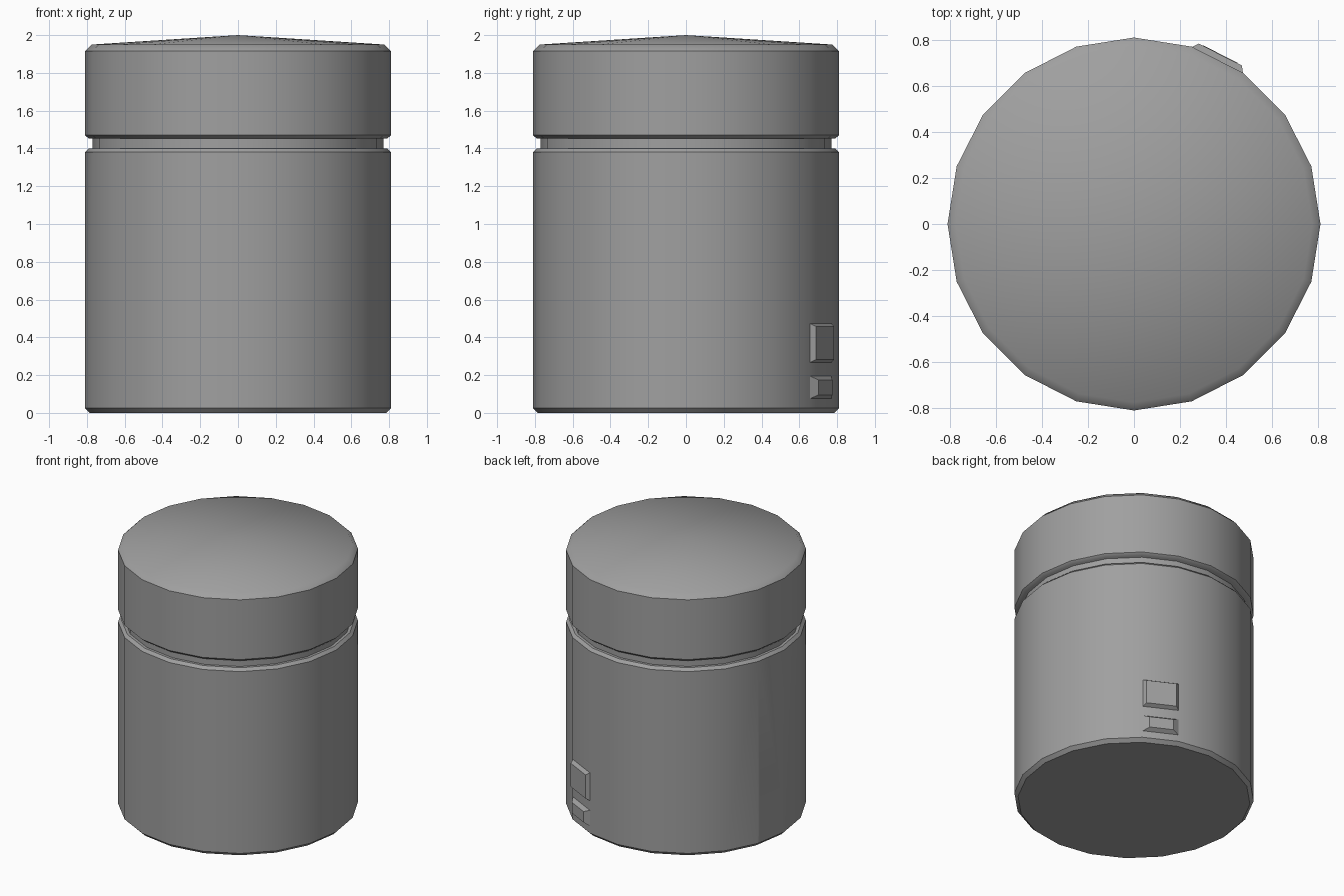
import bpy, bmesh
from math import sin, cos, pi, radians
from mathutils import Matrix

cube = bpy.data.objects.get("Cube")
if cube:
    bpy.data.objects.remove(cube, do_unlink=True)

SIDES = 20
APOTHEM = 0.81 * cos(pi / SIDES)

grey = bpy.data.materials.new("mid grey")
grey.use_nodes = True
color = (0.35, 0.35, 0.35, 1)
grey.diffuse_color = color
grey.node_tree.nodes["Principled BSDF"].inputs["Base Color"].default_value = color


def finish(name, bm, smooth=False):
    bmesh.ops.recalc_face_normals(bm, faces=bm.faces)
    mesh = bpy.data.meshes.new(name)
    bm.to_mesh(mesh)
    bm.free()
    mesh.materials.append(grey)
    obj = bpy.data.objects.new(name, mesh)
    bpy.context.collection.objects.link(obj)
    if smooth:
        bpy.ops.object.select_all(action="DESELECT")
        obj.select_set(True)
        bpy.context.view_layer.objects.active = obj
        bpy.ops.object.shade_smooth_by_angle(angle=radians(43))
    return obj


def turned(name, profile, apex=None):
    """Closed 20-sided solid from (radius, z) points, with an optional cone tip."""
    bm = bmesh.new()
    rings = [[bm.verts.new((r * cos(2 * pi * i / SIDES), r * sin(2 * pi * i / SIDES), z))
              for i in range(SIDES)] for r, z in profile]
    for low, high in zip(rings, rings[1:]):
        for i in range(SIDES):
            j = (i + 1) % SIDES
            bm.faces.new((low[i], low[j], high[j], high[i]))
    bm.faces.new(rings[0][::-1])
    if apex is None:
        bm.faces.new(rings[-1])
    else:
        tip = bm.verts.new((0, 0, apex))
        for i in range(SIDES):
            bm.faces.new((rings[-1][i], rings[-1][(i + 1) % SIDES], tip))
    return finish(name, bm, smooth=True)


def side_block(name, angle, z, inner, outer, d_in, d_out):
    """Tapered block on a side facet; inner and outer are (width, height)."""
    bm = bmesh.new()
    bmesh.ops.create_cube(bm, size=1)
    for v in bm.verts:
        w, h = outer if v.co.x > 0 else inner
        v.co = (d_out if v.co.x > 0 else d_in, v.co.y * w, z + v.co.z * h)
    bm.transform(Matrix.Rotation(radians(angle), 4, "Z"))
    return finish(name, bm)


# Main container parts
body = turned("body", [(0.785, 0), (0.81, 0.025), (0.81, 1.38), (0.79, 1.4)])
turned("neck", [(0.77, 1.39), (0.77, 1.465)])
turned("lid", [(0.79, 1.452), (0.81, 1.47), (0.81, 1.915), (0.775, 1.95)], apex=2.0)

# Raised switch and button on one back facet
side_block("switch", 63, 0.37, (0.25, 0.21), (0.21, 0.175), APOTHEM - 0.002, 0.826)
side_block("button", 63, 0.135, (0.25, 0.122), (0.165, 0.08), APOTHEM - 0.002, 0.828)

# Recessed slot on the side
cutter = side_block("slot_cutter", 171, 0.21, (0.22, 0.08), (0.22, 0.08), 0.64, 0.9)
cutter.hide_render = True
cutter.hide_viewport = True
cut = body.modifiers.new("slot", "BOOLEAN")
cut.operation = "DIFFERENCE"
cut.solver = "EXACT"
cut.object = cutter
